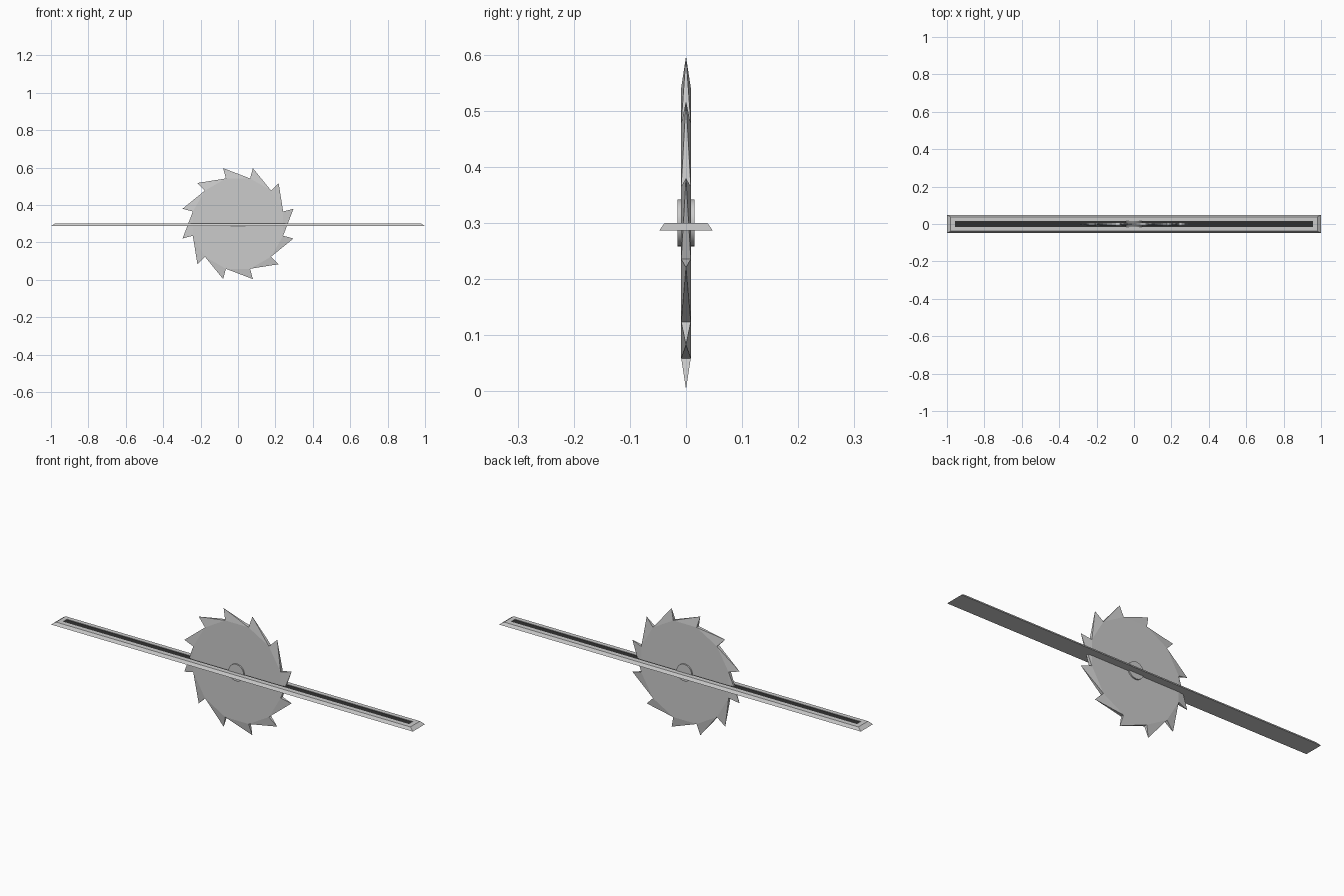
import bpy, bmesh, math
from mathutils import Matrix

if "Cube" in bpy.data.objects:
    bpy.data.objects.remove(bpy.data.objects["Cube"])

CZ = 0.3  # saw axle height


def finish(bm, name):
    bmesh.ops.recalc_face_normals(bm, faces=bm.faces)
    me = bpy.data.meshes.new(name)
    bm.to_mesh(me)
    bm.free()
    ob = bpy.data.objects.new(name, me)
    bpy.context.collection.objects.link(ob)
    return ob


def polar(bm, r, a, y):
    return bm.verts.new((r * math.cos(a), y, CZ + r * math.sin(a)))


# Saw blade: flat 12-sided disc, each rim side drawn out to a pointed tooth
N, ROOT, TIP, HALF = 12, 0.25, 0.307, 0.0085
bm = bmesh.new()
angles = [math.radians(15 + 30 * i) for i in range(N)]
front = [polar(bm, ROOT, a, -HALF) for a in angles]
back = [polar(bm, ROOT, a, HALF) for a in angles]
tips = [polar(bm, TIP, a, 0) for a in angles]
bm.faces.new(front)
bm.faces.new(back[::-1])
for i in range(N):
    j = (i + 1) % N
    loop = [front[i], front[j], back[j], back[i]]
    for k in range(4):
        bm.faces.new((loop[k], loop[(k + 1) % 4], tips[j]))
finish(bm, "saw_blade")

# Hub: short axle through the disc
bm = bmesh.new()
bmesh.ops.create_cone(bm, cap_ends=True, segments=32, radius1=0.042, radius2=0.042,
                      depth=0.03,
                      matrix=Matrix.Translation((0, 0, CZ)) @ Matrix.Rotation(math.pi / 2, 4, 'X'))
hub = finish(bm, "hub")
bpy.context.view_layer.objects.active = hub
hub.select_set(True)
bpy.ops.object.shade_smooth_by_angle(angle=math.radians(40))

# Rail: chamfered plate with a shallow dark slot in its top
bm = bmesh.new()
rings = [(1.0, 0.048, 0.286), (0.98, 0.038, 0.3), (0.957, 0.016, 0.3), (0.957, 0.016, 0.298)]
loops = [[bm.verts.new((sx * x, sy * y, z)) for sx, sy in ((-1, -1), (1, -1), (1, 1), (-1, 1))]
         for x, y, z in rings]
bm.faces.new(loops[0][::-1])
for lo, hi in zip(loops, loops[1:]):
    for k in range(4):
        n = (k + 1) % 4
        bm.faces.new((lo[k], lo[n], hi[n], hi[k]))
slot = bm.faces.new(loops[-1])
slot.material_index = 1
rail = finish(bm, "rail")
for name, c in (("steel", 0.6), ("slot_dark", 0.03)):
    mat = bpy.data.materials.new(name)
    mat.diffuse_color = (c, c, c, 1)
    mat.use_nodes = True
    mat.node_tree.nodes["Principled BSDF"].inputs["Base Color"].default_value = mat.diffuse_color
    rail.data.materials.append(mat)
